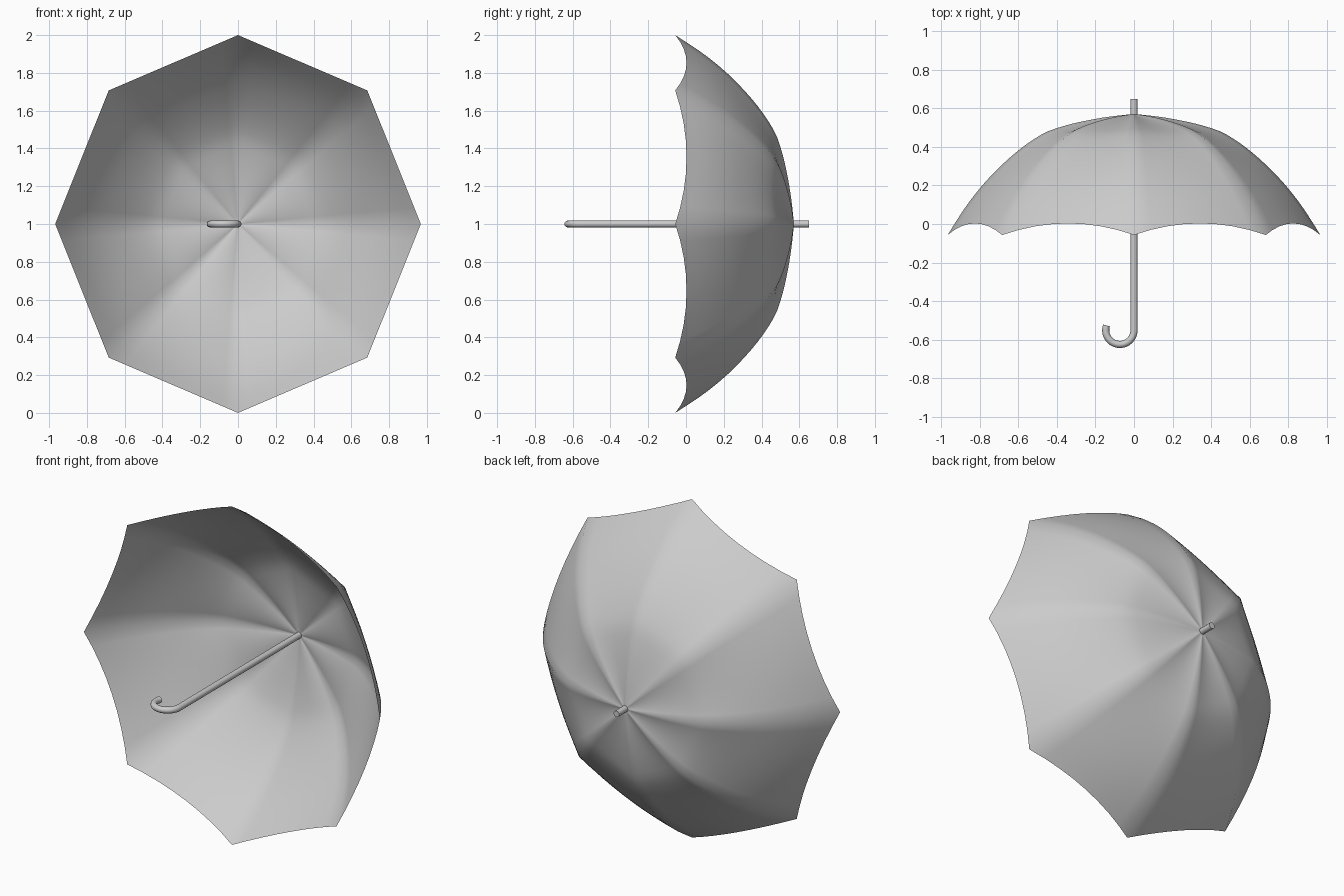
import bpy, bmesh, math
from mathutils import Vector

if "Cube" in bpy.data.objects:
    bpy.data.objects.remove(bpy.data.objects["Cube"])

CENTER_Z = 1.0
RX, RZ = 0.968, 1.0
PANELS, ACROSS, RINGS = 8, 8, 24


def flat_material(name, rgb):
    m = bpy.data.materials.new(name)
    m.diffuse_color = (*rgb, 1)
    m.use_nodes = True
    m.node_tree.nodes["Principled BSDF"].inputs["Base Color"].default_value = m.diffuse_color
    return m


grey = flat_material("light grey", (0.6, 0.6, 0.6))

# Rib profile: radius fraction, depth along y
RIB = [(0, 0.572), (0.15, 0.555), (0.29, 0.53), (0.39, 0.505), (0.48, 0.473),
       (0.59, 0.405), (0.70, 0.315), (0.81, 0.205), (0.91, 0.08), (1, -0.057)]


def rib_depth(t):
    """Smooth (Catmull-Rom style) interpolation of the rib profile."""
    def slope(i):
        a, b = RIB[max(i - 1, 0)], RIB[min(i + 1, len(RIB) - 1)]
        return (b[1] - a[1]) / (b[0] - a[0])
    i = max(k for k in range(len(RIB) - 1) if RIB[k][0] <= t)
    (x0, y0), (x1, y1) = RIB[i], RIB[i + 1]
    h = x1 - x0
    s = (t - x0) / h
    return ((2*s**3 - 3*s**2 + 1) * y0 + (s**3 - 2*s**2 + s) * h * slope(i)
            + (3*s**2 - 2*s**3) * y1 + (s**3 - s**2) * h * slope(i + 1))


# Canopy: eight fabric panels stretched between ribs, scalloped at the rim
bm = bmesh.new()
apex = bm.verts.new((0, rib_depth(0), CENTER_Z))
rings = []
for r in range(1, RINGS + 1):
    t = r / RINGS
    ring = []
    for p in range(PANELS):
        a0, a1 = (2 * math.pi * k / PANELS for k in (p, p + 1))
        for k in range(ACROSS):
            u = k / ACROSS
            x = (1 - u) * math.cos(a0) + u * math.cos(a1)
            z = (1 - u) * math.sin(a0) + u * math.sin(a1)
            bulge = 4 * u * (1 - u) * (0.06 * t**3 - 0.07 * t * (1 - t))
            ring.append(bm.verts.new((RX * t * x, rib_depth(t) + bulge,
                                      CENTER_Z + RZ * t * z)))
    rings.append(ring)
n = PANELS * ACROSS
for i in range(n):
    j = (i + 1) % n
    bm.faces.new((apex, rings[0][j], rings[0][i]))
    for inner, outer in zip(rings, rings[1:]):
        bm.faces.new((inner[i], inner[j], outer[j], outer[i]))
bmesh.ops.recalc_face_normals(bm, faces=bm.faces)
if sum(f.normal.y for f in bm.faces) < 0:
    bmesh.ops.reverse_faces(bm, faces=bm.faces)
for f in bm.faces:
    f.smooth = True
mesh = bpy.data.meshes.new("canopy")
bm.to_mesh(mesh)
bm.free()
mesh.materials.append(grey)
bpy.context.collection.objects.link(bpy.data.objects.new("canopy", mesh))

# Shaft with hooked handle: one swept tube
HOOK_R, HOOK_Y = 0.0735, -0.552
path = [Vector((0, 0.65, CENTER_Z)), Vector((0, 0, CENTER_Z))]
for k in range(25):
    a = -math.radians(200) * k / 24
    path.append(Vector((-HOOK_R + HOOK_R * math.cos(a),
                        HOOK_Y + HOOK_R * math.sin(a), CENTER_Z)))
curve = bpy.data.curves.new("shaft_and_handle", "CURVE")
curve.dimensions = "3D"
curve.bevel_depth = 0.0185
curve.bevel_resolution = 4
curve.use_fill_caps = True
spline = curve.splines.new("POLY")
spline.points.add(len(path) - 1)
for point, co in zip(spline.points, path):
    point.co = (*co, 1)
curve.materials.append(grey)
shaft = bpy.data.objects.new("shaft_and_handle", curve)
bpy.context.collection.objects.link(shaft)
bpy.context.view_layer.objects.active = shaft
shaft.select_set(True)
bpy.ops.object.convert(target="MESH")
bpy.ops.object.shade_smooth_by_angle(angle=math.radians(40))
